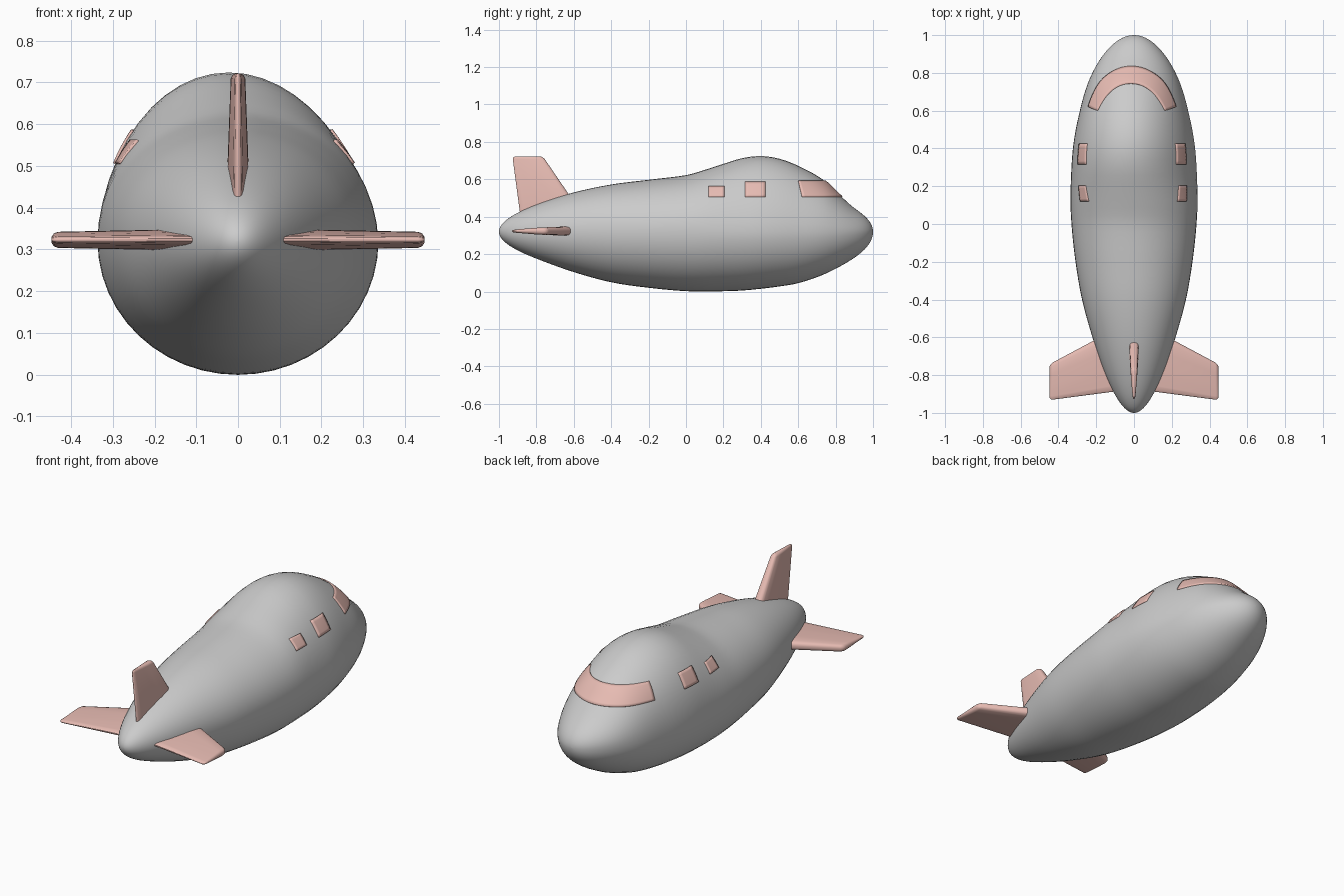
import bpy, bmesh
from math import sin, cos, pi, sqrt, asin

if "Cube" in bpy.data.objects:
    bpy.data.objects.remove(bpy.data.objects["Cube"])

ZC = 0.32
# station y, then upper, lower and side radius factors (times the round envelope)
KEYS = [(-1, .22, .22, .22), (-.8, .242, .24, .25), (-.6, .262, .27, .275),
        (-.4, .275, .295, .30), (-.2, .283, .306, .316), (0, .302, .318, .331),
        (.1, .332, .322, .338), (.2, .37, .325, .342), (.3, .412, .33, .347),
        (.4, .441, .333, .353), (.5, .45, .338, .356), (.6, .44, .344, .358),
        (.74, .405, .338, .366), (.82, .345, .328, .367), (.9, .29, .32, .365),
        (1, .28, .32, .36)]


def radii(y):
    i = max(k for k in range(len(KEYS) - 1) if KEYS[k][0] <= y + 1e-9)
    a, b = KEYS[i], KEYS[i + 1]
    p, n = KEYS[max(i - 1, 0)], KEYS[min(i + 2, len(KEYS) - 1)]
    d = b[0] - a[0]
    u = (y - a[0]) / d
    s = sqrt(max(0, 1 - y * y))
    out = []
    for c in (1, 2, 3):
        m0 = (b[c] - p[c]) / (b[0] - p[0]) * d
        m1 = (n[c] - a[c]) / (n[0] - a[0]) * d
        v = ((2*u**3 - 3*u**2 + 1) * a[c] + (u**3 - 2*u**2 + u) * m0
             + (3*u**2 - 2*u**3) * b[c] + (u**3 - u**2) * m1)
        out.append(v * s)
    return out


def surf(y, t):
    top, bot, w = radii(y)
    h = min(1, max(0, y / .35))
    h = h * h * (3 - 2 * h) * sqrt(max(0, 1 - y * y))
    up = max(0, sin(t))
    x = w * cos(t) * (1 - .06 * h * up) - .024 * h * up
    return (x, y, ZC + sin(t) * (top if sin(t) > 0 else bot))


def on_side(y, z, side):
    t = asin(min(1, (z - ZC) / radii(y)[0]))
    return surf(y, t if side > 0 else pi - t)


def mesh_object(name, verts, faces, mat=None, angle=.7):
    me = bpy.data.meshes.new(name)
    me.from_pydata(verts, [], faces)
    bm = bmesh.new()
    bm.from_mesh(me)
    bmesh.ops.recalc_face_normals(bm, faces=bm.faces)
    bm.to_mesh(me)
    bm.free()
    ob = bpy.data.objects.new(name, me)
    bpy.context.collection.objects.link(ob)
    if mat:
        me.materials.append(mat)
    bpy.ops.object.select_all(action='DESELECT')
    ob.select_set(True)
    bpy.context.view_layer.objects.active = ob
    bpy.ops.object.shade_smooth_by_angle(angle=angle)
    return ob


def loft(rings):
    n = len(rings[0])
    faces = [(r*n + k, r*n + (k+1) % n, (r+1)*n + (k+1) % n, (r+1)*n + k)
             for r in range(len(rings) - 1) for k in range(n)]
    faces += [tuple(range(n)), tuple(range((len(rings)-1) * n, len(rings) * n))]
    return [p for r in rings for p in r], faces


def patch(name, grid):
    n = len(grid[0])
    faces = [(r*n + k, r*n + k+1, (r+1)*n + k+1, (r+1)*n + k)
             for r in range(len(grid) - 1) for k in range(n - 1)]
    ob = mesh_object(name, [p for r in grid for p in r], faces, pink)
    m = ob.modifiers.new("thickness", 'SOLIDIFY')
    m.thickness, m.offset = .010, 0


pink = bpy.data.materials.new("pink")
pink.diffuse_color = (.8, .5, .45, 1)
pink.use_nodes = True
pink.node_tree.nodes["Principled BSDF"].inputs["Base Color"].default_value = pink.diffuse_color

# Fuselage with cabin hump
R, N = 72, 48
rings = [[surf(-cos(pi * (i + .15) / (R + .3)), 2*pi*k / N) for k in range(N)]
         for i in range(R + 1)]
mesh_object("fuselage", *loft(rings), angle=1.2)

# Cabin windows on both sides
for side, label in ((1, "right"), (-1, "left")):
    for k, (y0, y1, z0, z1) in enumerate([(.12, .205, .505, .56),
                                          (.315, .425, .505, .585)]):
        patch(f"{label}_window_{k + 1}",
              [[on_side(y0 + (y1 - y0) * i / 6, z0 + (z1 - z0) * j / 6, side)
                for i in range(7)] for j in range(7)])


# Windshield band wrapping around the nose
def y_front(z):
    lo, hi = .5, .999
    for _ in range(40):
        mid = (lo + hi) / 2
        if ZC + radii(mid)[0] > z:
            lo = mid
        else:
            hi = mid
    return lo


band = []
for j in range(9):
    z = .505 + .085 * j / 8
    ys, ye = .62 - .02 * j / 8, y_front(z)
    band.append([on_side(ys + (ye - ys) * cos(s / 20 * pi / 2), z, s)
                 for s in range(-20, 21)])
patch("windshield", band)

# Tail fins: (chord fraction, thickness fraction)
FOIL = [(0, .25), (.012, .6), (.04, .85), (.1, 1), (.3, .95), (.6, .7),
        (.9, .45), (.98, .3), (1, .12)]


def fin(name, root, tip, place):
    # root and tip: (span, leading y, trailing y, half thickness)
    secs = [root]
    for f, shrink, inset in ((.96, 1, 0), (.985, .8, .004), (1, .35, .012)):
        s, a, b, h = [p + (q - p) * f for p, q in zip(root, tip)]
        secs.append((s, a - inset, b + inset, h * shrink))
    rings = []
    for s, a, b, h in secs:
        prof = [(u, v) for u, v in FOIL] + [(u, -v) for u, v in reversed(FOIL)]
        rings.append([place(s, a + (b - a) * u, h * v) for u, v in prof])
    mesh_object(name, *loft(rings), mat=pink, angle=.9)


wing = ((.05, -.53, -.88, .027), (.447, -.742, -.932, .019))
fin("right_tail_fin", *wing, lambda s, y, t: (s, y, ZC + .003 + t))
fin("left_tail_fin", *wing, lambda s, y, t: (-s, y, ZC + .003 + t))
fin("upright_tail_fin", (.40, -.545, -.885, .029), (.722, -.765, -.928, .017),
    lambda s, y, t: (t, y, s))
